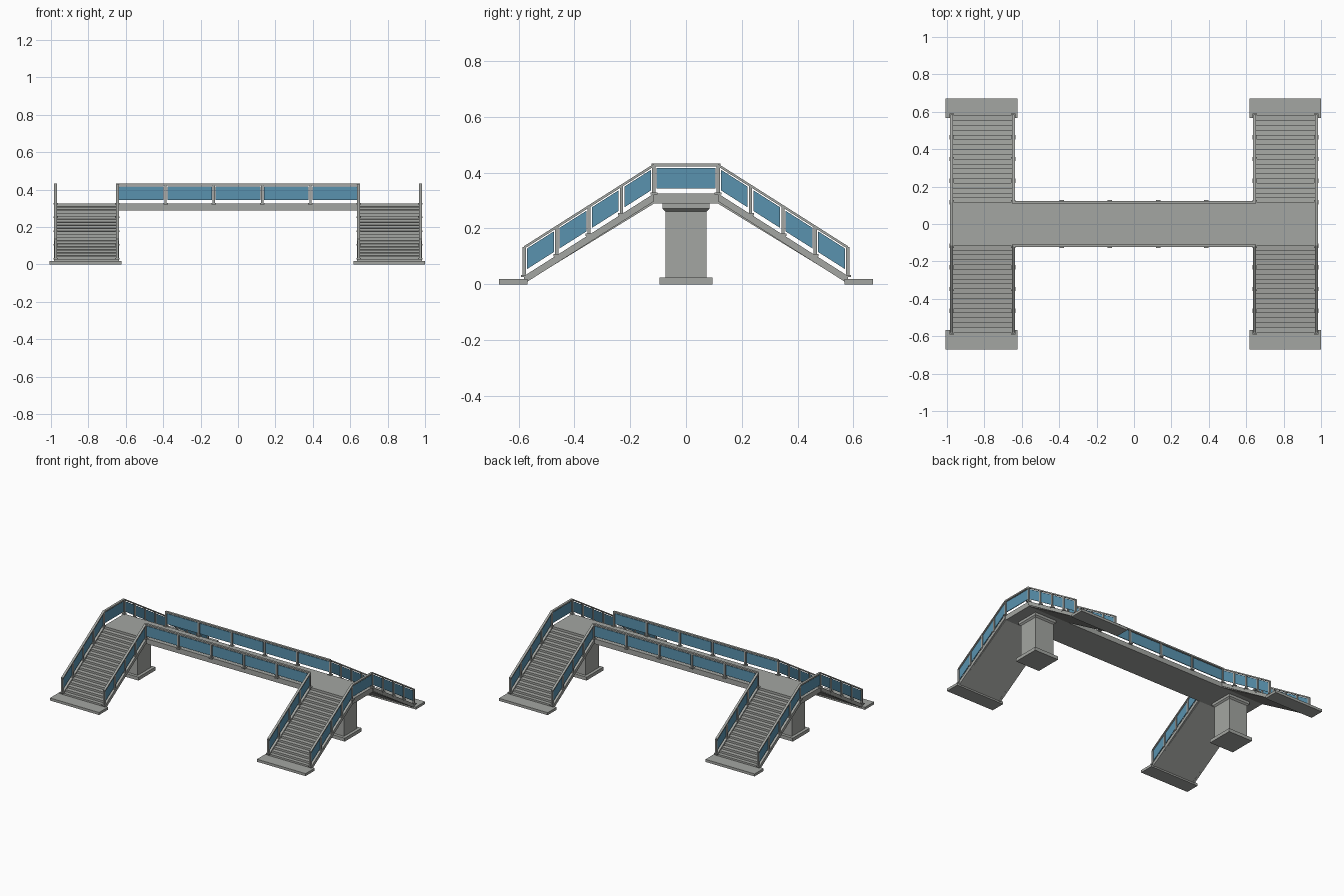
import bpy, bmesh
from mathutils import Vector

cube = bpy.data.objects.get("Cube")
if cube:
    bpy.data.objects.remove(cube, do_unlink=True)


def material(name, rgb):
    m = bpy.data.materials.new(name)
    m.use_nodes = True
    m.diffuse_color = (*rgb, 1)
    m.node_tree.nodes["Principled BSDF"].inputs["Base Color"].default_value = (*rgb, 1)
    return m


CONCRETE = material("concrete grey", (0.37, 0.38, 0.36))
GLASS = material("blue glass", (0.10, 0.29, 0.43))

STAIR_X, HALF_W = 0.81, 0.165      # stair centre line and half width
DECK_Y, DECK_Z, DECK_T = 0.115, 0.325, 0.036
FOOT_Y, FOOT_Z = 0.58, 0.03        # foot of the stair slope
STEPS = 18


def finish(bm, name, mat):
    bmesh.ops.recalc_face_normals(bm, faces=bm.faces)
    mesh = bpy.data.meshes.new(name)
    bm.to_mesh(mesh)
    bm.free()
    mesh.materials.append(mat)
    obj = bpy.data.objects.new(name, mesh)
    bpy.context.collection.objects.link(obj)


def extrude(bm, points, offset):
    """Closed prism from a planar outline."""
    face = bm.faces.new([bm.verts.new(p) for p in points])
    moved = bmesh.ops.extrude_face_region(bm, geom=[face])["geom"]
    verts = [v for v in moved if isinstance(v, bmesh.types.BMVert)]
    bmesh.ops.translate(bm, verts=verts, vec=offset)


def box(bm, x0, x1, y0, y1, z0, z1):
    extrude(bm, [(x0, y0, z0), (x1, y0, z0), (x1, y1, z0), (x0, y1, z0)], Vector((0, 0, z1 - z0)))


def slab(bm, a, b, low, high, thick):
    """Upright sheared plate between base points a and b."""
    run = (b - a).to_2d().normalized()
    side = Vector((-run.y, run.x, 0)) * thick
    up = Vector((0, 0, 1))
    outline = [a + up * low, b + up * low, b + up * high, a + up * high]
    extrude(bm, [p - side / 2 for p in outline], side)


def railing(name, a, b, bays):
    """Posts with foot plates, a top rail and floating glass panels."""
    a, b = Vector(a), Vector(b)
    frame, glass = bmesh.new(), bmesh.new()
    slab(frame, a, b, 0.097, 0.107, 0.016)
    unit = (b - a) / (b - a).to_2d().length
    for i in range(bays + 1):
        p = a.lerp(b, i / bays)
        box(frame, p.x - .006, p.x + .006, p.y - .006, p.y + .006, p.z - .004, p.z + .103)
        box(frame, p.x - .012, p.x + .012, p.y - .012, p.y + .012, p.z - .004, p.z + .004)
        if i < bays:
            q = a.lerp(b, (i + 1) / bays)
            slab(glass, p + unit * .010, q - unit * .010, 0.018, 0.092, 0.005)
    finish(frame, name + "_frame", CONCRETE)
    finish(glass, name + "_glass", GLASS)


# Bridge deck with the two landings
bm = bmesh.new()
box(bm, -STAIR_X - HALF_W, STAIR_X + HALF_W, -DECK_Y, DECK_Y, DECK_Z - DECK_T, DECK_Z)
finish(bm, "deck", CONCRETE)

for sy, end in ((-1, "front"), (1, "back")):
    railing("deck_railing_" + end, (-0.645, sy * DECK_Y, DECK_Z), (0.645, sy * DECK_Y, DECK_Z), 5)

for sx, side in ((-1, "right"), (1, "left")):
    cx = sx * STAIR_X
    outer = sx * 0.975

    # Column with footing and flared capital
    bm = bmesh.new()
    box(bm, cx - .095, cx + .095, -.095, .095, 0, .024)
    box(bm, cx - .074, cx + .074, -.074, .074, .024, .27)
    flare = [(-.074, .256), (.074, .256), (.085, .271), (.085, .29), (-.085, .29), (-.085, .271)]
    lower = []
    for half, z in ((.068, .256), (.085, .271), (.085, .29)):
        lower.append([bm.verts.new((cx + i * half, j * half, z))
                      for i, j in ((-1, -1), (1, -1), (1, 1), (-1, 1))])
    for r0, r1 in zip(lower, lower[1:]):
        for k in range(4):
            bm.faces.new([r0[k], r0[k - 1], r1[k - 1], r1[k]])
    bm.faces.new(lower[0])
    bm.faces.new(lower[-1])
    finish(bm, "column_" + side, CONCRETE)

    railing("landing_railing_" + side, (outer, -DECK_Y, DECK_Z), (outer, DECK_Y, DECK_Z), 1)

    for sy, end in ((-1, "front"), (1, "back")):
        tag = end + "_" + side

        # Flight of steps with a sloping underside
        bm = bmesh.new()
        tread = (FOOT_Y - DECK_Y) / STEPS
        rise = (DECK_Z - FOOT_Z) / STEPS
        x0 = cx - HALF_W
        outline = [(x0, sy * FOOT_Y, 0.004), (x0, sy * DECK_Y, DECK_Z - DECK_T)]
        for i in range(STEPS):
            y = sy * (DECK_Y + (i + 1) * tread)
            z = DECK_Z - i * rise
            outline += [(x0, y - sy * tread, z - 0.002), (x0, y - sy * tread, z - rise)]
        outline.append((x0, sy * FOOT_Y, FOOT_Z))
        extrude(bm, outline, Vector((2 * HALF_W, 0, 0)))
        finish(bm, "steps_" + tag, CONCRETE)

        # Side stringers and their railings
        bm = bmesh.new()
        for off, edge in ((0.645, "inner"), (0.975, "outer")):
            top = Vector((sx * off, sy * DECK_Y, DECK_Z))
            foot = Vector((sx * off, sy * FOOT_Y, FOOT_Z))
            slab(bm, top, foot, -DECK_T + .008, 0, 0.016)
            railing("stair_railing_" + tag + "_" + edge, top, foot, 4)
        finish(bm, "stringers_" + tag, CONCRETE)

        # Ground pad at the foot of the stairs
        bm = bmesh.new()
        y0, y1 = sorted((sy * 0.568, sy * 0.67))
        box(bm, cx - 0.195 + sx * .003, cx + 0.19 - (1 - sx) * .001, y0, y1, 0, 0.018)
        finish(bm, "pad_" + tag, CONCRETE)
